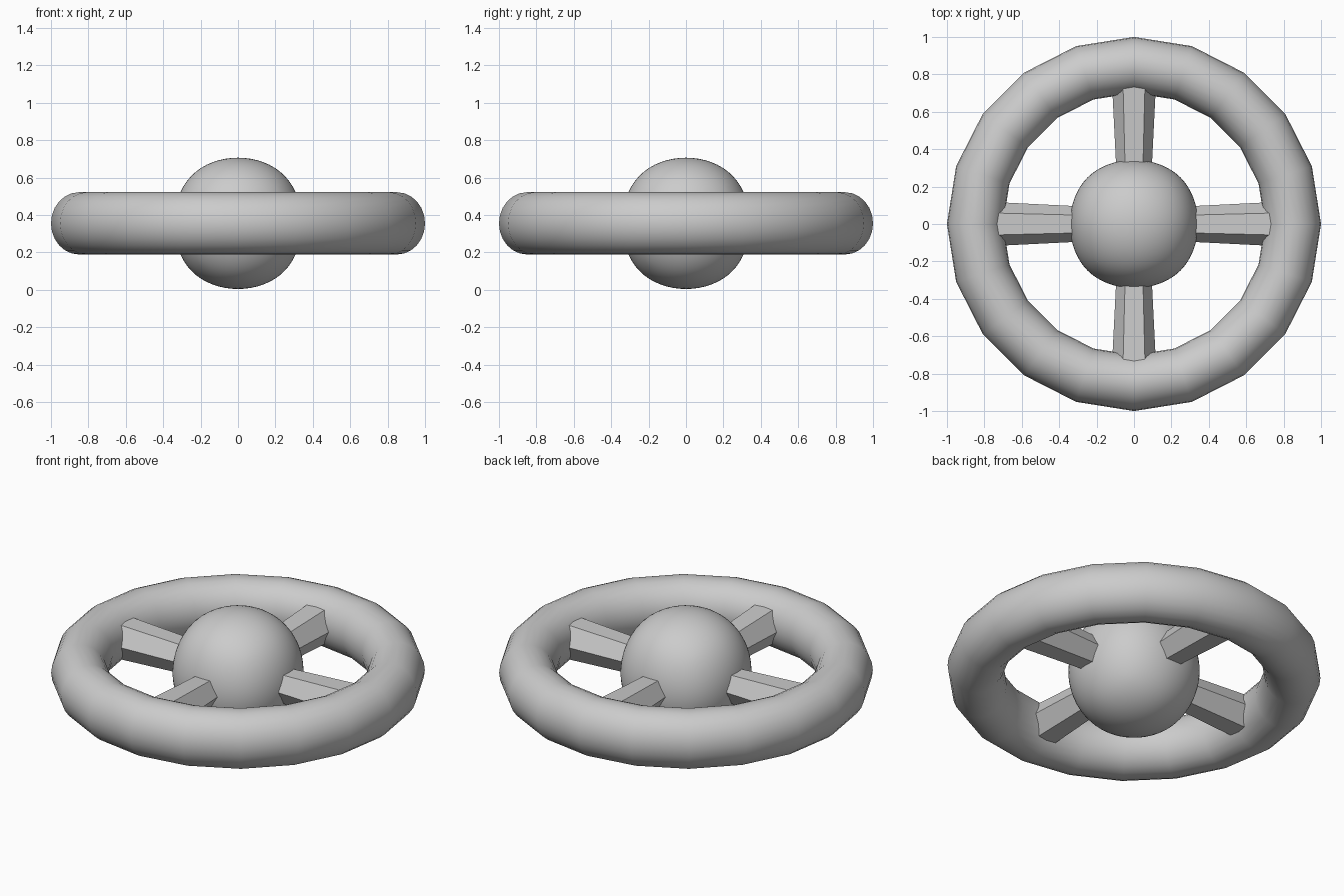
import bpy
import math
from mathutils import Matrix, Vector

if "Cube" in bpy.data.objects:
    bpy.data.objects.remove(bpy.data.objects["Cube"], do_unlink=True)

MID = 0.355  # height of the wheel's middle plane

grey = bpy.data.materials.new("plain_grey")
grey.use_nodes = True
colour = (0.6, 0.6, 0.6, 1)
grey.diffuse_color = colour
grey.node_tree.nodes["Principled BSDF"].inputs["Base Color"].default_value = colour


def finish(name, smooth):
    """Name the active object, apply its scale and shade it."""
    obj = bpy.context.active_object
    obj.name = name
    obj.data.name = name
    obj.data.materials.append(grey)
    bpy.ops.object.transform_apply(location=False, rotation=True, scale=True)
    if smooth:
        bpy.ops.object.shade_smooth()
    return obj


# Rim: thick ring, slightly taller than wide
bpy.ops.mesh.primitive_torus_add(major_segments=20, minor_segments=24,
                                 major_radius=0.85, minor_radius=0.15,
                                 location=(0, 0, MID))
bpy.context.active_object.scale.z = 1.11
finish("rim", True)

# Hub: cube rounded by subdivision
bpy.ops.mesh.primitive_cube_add(size=2, location=(0, 0, MID))
bpy.context.active_object.scale = (0.408, 0.408, 0.418)
hub = finish("hub", True)
rounding = hub.modifiers.new("rounding", 'SUBSURF')
rounding.levels = rounding.render_levels = 4

# Spokes: hexagonal bars, flat side up, widening towards the rim
for i, side in enumerate(("left", "back", "right", "front")):
    bpy.ops.mesh.primitive_cone_add(vertices=6, radius1=0.09, radius2=0.12,
                                    depth=0.6)
    spoke = bpy.context.active_object
    spin = Matrix.Rotation(i * math.pi / 2, 4, 'Z')
    # The cone's first corner lies on its local y, which stays level
    lay = Matrix.Rotation(math.pi / 2, 4, 'Y')
    spoke.matrix_world = (Matrix.Translation(Vector((0, 0, MID))) @ spin
                          @ Matrix.Translation(Vector((0.5, 0, 0))) @ lay)
    finish(side + "_spoke", False)
